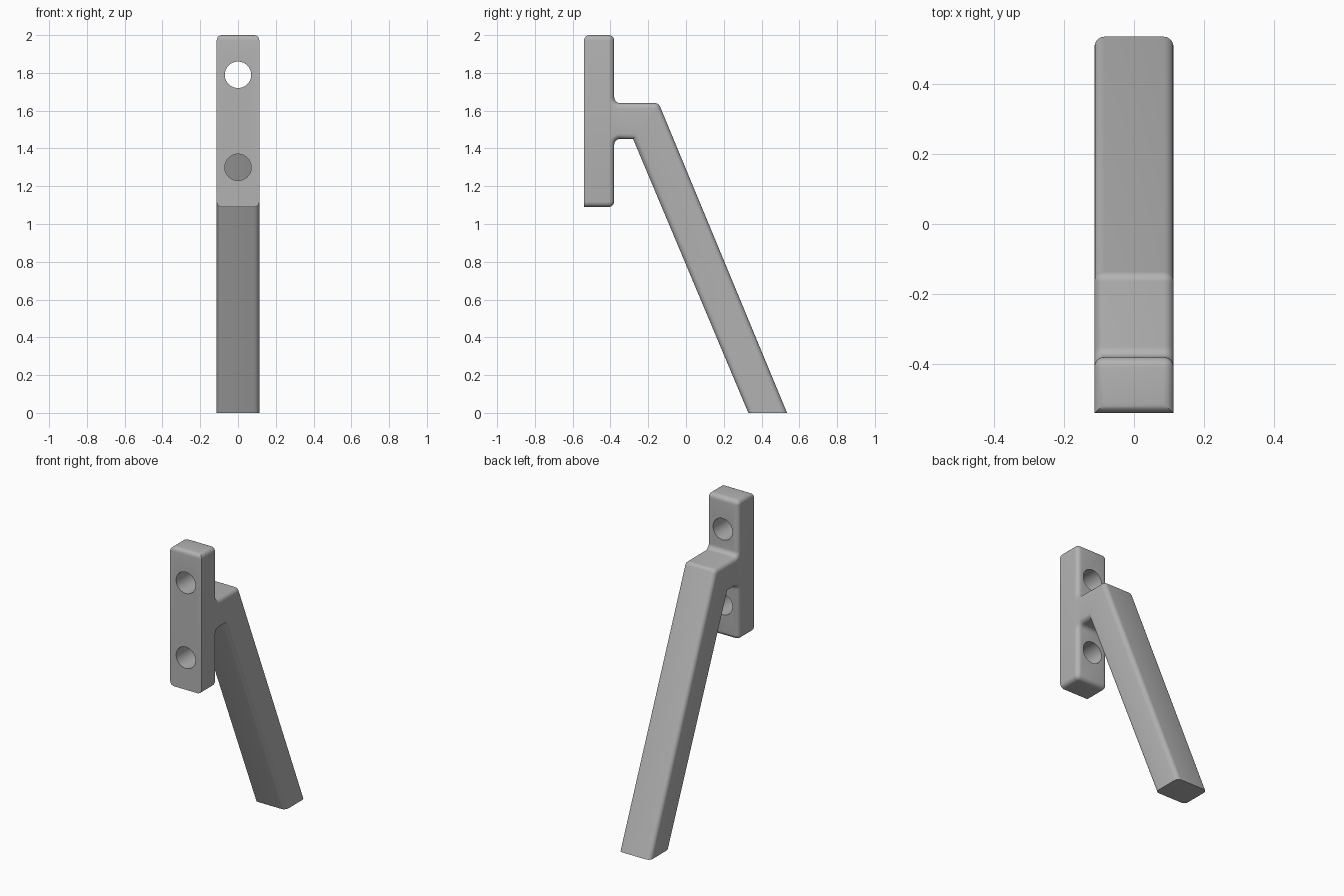
import bpy, bmesh, math
from mathutils import Vector

if "Cube" in bpy.data.objects:
    bpy.data.objects.remove(bpy.data.objects["Cube"])

HALF_W = 0.113
ROUND = 0.028

# Side profile (y, z, corner radius), walked round the bracket
profile = [(-0.54, 1.09, 0), (-0.38, 1.09, 0.03), (-0.38, 1.45, 0.03),
           (-0.28, 1.45, 0), (0.33, 0, 0), (0.535, 0, 0),
           (-0.145, 1.64, 0.03), (-0.38, 1.64, 0.03),
           (-0.38, 2.0, 0.03), (-0.54, 2.0, 0)]


def rounded(points, steps=6):
    out = []
    for i, (y, z, r) in enumerate(points):
        p = Vector((y, z))
        if r == 0:
            out.append(p)
            continue
        a = (Vector(points[i - 1][:2]) - p).normalized()
        b = (Vector(points[(i + 1) % len(points)][:2]) - p).normalized()
        half = a.angle(b) / 2
        centre = p + (a + b).normalized() * (r / math.sin(half))
        s = p + a * (r / math.tan(half)) - centre
        e = p + b * (r / math.tan(half)) - centre
        for k in range(steps + 1):
            t = k / steps
            ang = s.angle(e)
            v = (s * math.sin((1 - t) * ang) + e * math.sin(t * ang)) / math.sin(ang)
            out.append(centre + v)
    return out


# Bracket body: extruded profile
bm = bmesh.new()
pts = rounded(profile)
face = bm.faces.new([bm.verts.new((-HALF_W, p.x, p.y)) for p in pts])
ext = bmesh.ops.extrude_face_region(bm, geom=[face])
bmesh.ops.translate(bm, vec=(2 * HALF_W, 0, 0),
                    verts=[g for g in ext['geom'] if isinstance(g, bmesh.types.BMVert)])
bmesh.ops.recalc_face_normals(bm, faces=bm.faces)

# Soften side rims and top front edge; wall face and foot stay crisp
soft = []
for e in bm.edges:
    a, b = e.verts[0].co, e.verts[1].co
    if abs(a.x - b.x) < 1e-5:
        front = max(a.y, b.y) < -0.539
        foot = max(a.z, b.z) < 0.001
        if not front and not foot:
            soft.append(e)
    elif a.z > 1.999 and a.y < -0.539:
        soft.append(e)
bmesh.ops.bevel(bm, geom=soft, offset=ROUND, offset_type='OFFSET', segments=5,
                profile=0.5, affect='EDGES', clamp_overlap=False)
bmesh.ops.recalc_face_normals(bm, faces=bm.faces)
mesh = bpy.data.meshes.new("bracket")
bm.to_mesh(mesh)
bm.free()
bracket = bpy.data.objects.new("bracket", mesh)
bpy.context.collection.objects.link(bracket)

grey = bpy.data.materials.new("light grey")
grey.diffuse_color = (0.45, 0.45, 0.45, 1)
grey.use_nodes = True
grey.node_tree.nodes["Principled BSDF"].inputs["Base Color"].default_value = grey.diffuse_color
mesh.materials.append(grey)

# Two screw holes through the plate
for z in (1.30, 1.79):
    bpy.ops.mesh.primitive_cylinder_add(vertices=48, radius=0.07, depth=0.26,
                                        location=(0, -0.47, z),
                                        rotation=(math.pi / 2, 0, 0))
    cutter = bpy.context.object
    cutter.name = "hole_cutter"
    cutter.hide_render = True
    mod = bracket.modifiers.new("hole", 'BOOLEAN')
    mod.operation = 'DIFFERENCE'
    mod.solver = 'EXACT'
    mod.object = cutter
    bpy.context.view_layer.objects.active = bracket
    bpy.ops.object.modifier_apply(modifier=mod.name)
    bpy.data.objects.remove(cutter)

bpy.ops.object.select_all(action='DESELECT')
bracket.select_set(True)
bpy.context.view_layer.objects.active = bracket
bpy.ops.object.shade_smooth_by_angle(angle=math.radians(30))
